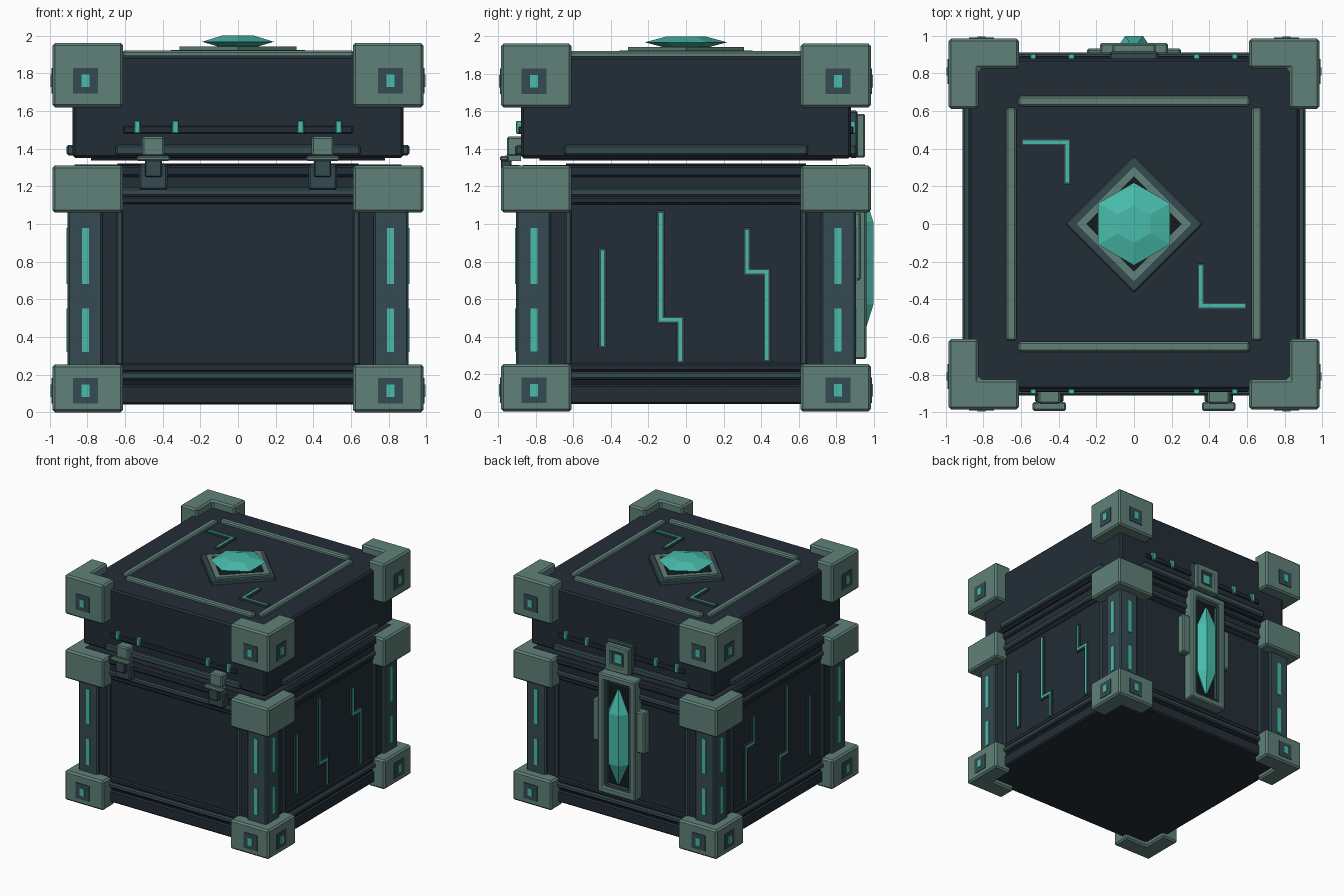
import bpy, bmesh, math

if "Cube" in bpy.data.objects:
    bpy.data.objects.remove(bpy.data.objects["Cube"])

def material(name, r, g, b):
    m = bpy.data.materials.new(name)
    lin = [(c / 255 / 12.92) if c < 10 else ((c / 255 + 0.055) / 1.055) ** 2.4 for c in (r, g, b)]
    m.diffuse_color = (*lin, 1)
    m.use_nodes = True
    m.node_tree.nodes["Principled BSDF"].inputs["Base Color"].default_value = m.diffuse_color
    return m

DARK = material("dark navy", 35, 45, 54)
SLATE = material("slate", 53, 75, 81)
SAGE = material("sage metal", 96, 129, 120)
TEAL = material("teal crystal", 72, 188, 171)
BLACK = material("deep shadow", 20, 26, 31)

def finish(name, bm, mat, bevel=0.0):
    bmesh.ops.recalc_face_normals(bm, faces=bm.faces)
    me = bpy.data.meshes.new(name)
    bm.to_mesh(me)
    bm.free()
    me.materials.append(mat)
    ob = bpy.data.objects.new(name, me)
    bpy.context.collection.objects.link(ob)
    if bevel:
        mod = ob.modifiers.new("bevel", 'BEVEL')
        mod.width, mod.segments, mod.limit_method = bevel, 1, 'ANGLE'
    return ob

# a, b lie in the plane, h along the axis
MAP = {'x': lambda a, b, h: (h, a, b), 'y': lambda a, b, h: (a, h, b), 'z': lambda a, b, h: (a, b, h)}

def prism(name, pts, lo, hi, mat, axis='z', bevel=0.0):
    bm = bmesh.new()
    low = [bm.verts.new(MAP[axis](a, b, lo)) for a, b in pts]
    top = [bm.verts.new(MAP[axis](a, b, hi)) for a, b in pts]
    bm.faces.new(low)
    bm.faces.new(top)
    n = len(pts)
    for i in range(n):
        j = (i + 1) % n
        bm.faces.new((low[i], low[j], top[j], top[i]))
    return finish(name, bm, mat, bevel)

def ring(name, outer, inner, lo, hi, mat, axis='z', bevel=0.0):
    bm = bmesh.new()
    loops = [[bm.verts.new(MAP[axis](a, b, h)) for a, b in p]
             for p, h in ((outer, lo), (outer, hi), (inner, hi), (inner, lo))]
    n = len(outer)
    for k in range(4):
        p, q = loops[k], loops[(k + 1) % 4]
        for i in range(n):
            j = (i + 1) % n
            bm.faces.new((p[i], p[j], q[j], q[i]))
    return finish(name, bm, mat, bevel)

def rect(a0, a1, b0, b1):
    return [(a0, b0), (a1, b0), (a1, b1), (a0, b1)]

def box(name, x0, x1, y0, y1, z0, z1, mat, bevel=0.0):
    return prism(name, rect(min(x0, x1), max(x0, x1), min(y0, y1), max(y0, y1)), z0, z1, mat, 'z', bevel)

def slab(name, half, z0, z1, mat, bevel=0.0):
    return box(name, -half, half, -half, half, z0, z1, mat, bevel)

def diamond(r):
    return [(r, 0), (0, r), (-r, 0), (0, -r)]

def side_box(name, side, a0, a1, d0, d1, z0, z1, mat, bevel=0.0):
    """Box on one of the four walls; a runs along the wall, d is distance outwards."""
    axis, s = side
    if axis == 'x':
        return box(name, s * d0, s * d1, a0, a1, z0, z1, mat, bevel)
    return box(name, a0, a1, s * d0, s * d1, z0, z1, mat, bevel)

SIDES = [('x', 1), ('x', -1), ('y', 1), ('y', -1)]

# Body core and stepped horizontal bands
slab("body_core", 0.868, 0.04, 1.315, DARK)
slab("base_plinth", 0.885, 0.04, 0.145, DARK, 0.012)
slab("base_groove", 0.872, 0.145, 0.175, BLACK)
slab("base_band", 0.9, 0.172, 0.215, SLATE, 0.01)
slab("base_upper_band", 0.885, 0.215, 0.26, DARK, 0.01)
slab("rim_lower_band", 0.88, 1.105, 1.147, DARK, 0.01)
slab("rim_slate_band", 0.9, 1.147, 1.19, SLATE, 0.01)
slab("rim_groove", 0.885, 1.19, 1.25, DARK)
slab("rim_top_band", 0.905, 1.25, 1.312, DARK, 0.012)
slab("rim_lip", 0.64, 1.31, 1.322, BLACK)

# Lid
slab("lid_seal", 0.78, 1.338, 1.355, BLACK)
slab("lid_body", 0.88, 1.35, 1.895, DARK, 0.015)
for side in SIDES:
    side_box("lid_lower_strip", side, -0.65, 0.65, 0.87, 0.91, 1.365, 1.42, SLATE, 0.01)

# Corner brackets (L-shaped) and their studs
for sx in (-1, 1):
    for sy in (-1, 1):
        L = [(.985, .985), (.61, .985), (.61, .825), (.825, .825), (.825, .61), (.985, .61)]
        pts = [(sx * a, sy * b) for a, b in L]
        for nm, z0, z1 in (("base", 0.0, 0.255), ("rim", 1.06, 1.312), ("lid", 1.62, 1.962)):
            prism(nm + "_corner_bracket", pts, z0, z1, SAGE, 'z', 0.014)
        # Pillar between base and rim brackets
        box("pillar", sx * .72, sx * .905, sy * .72, sy * .905, 0.2, 1.1, SLATE, 0.01)
        for axis, s, t in (('x', sx, sy), ('y', sy, sx)):
            side = (axis, s)
            side_box("pillar_inner_frame", side, t * .61, t * .645, .85, .89, 0.25, 1.11, SLATE, 0.008)
            side_box("pillar_groove", side, t * .645, t * .72, .85, .88, 0.25, 1.11, DARK)
            for z0, z1 in ((0.32, 0.55), (0.68, 0.98)):
                side_box("pillar_light", side, t * .81 - .018, t * .81 + .018, .89, .911, z0, z1, TEAL)
            for zc in (0.115, 1.76):
                side_box("stud_plate", side, t * .81 - .066, t * .81 + .066, .97, .99, zc - .068, zc + .068, SLATE)
                side_box("stud_light", side, t * .81 - .022, t * .81 + .022, .98, .996, zc - .033, zc + .033, TEAL)

# Thin glowing lines: slate casing with a teal core
def circuit(name, path, base, axis, s):
    for w, h, mat, nm in ((0.021, 0.012, SLATE, "_casing"), (0.009, 0.017, TEAL, "_light")):
        for (a0, b0), (a1, b1) in zip(path, path[1:]):
            r = rect(min(a0, a1) - w, max(a0, a1) + w, min(b0, b1) - w, max(b0, b1) + w)
            prism(name + nm, r, s * (base - 0.01), s * (base + h), mat, axis)

WALL = [[(-.445, .36), (-.445, .85)],
        [(-.135, 1.05), (-.135, .49), (-.03, .49), (-.03, .28)],
        [(.325, .96), (.325, .745), (.43, .745), (.43, .285)]]
for s in (-1, 1):
    for path in WALL:
        circuit("wall_circuit", path, .868, 'x', s)
    circuit("lid_circuit", [(s * .58, -s * .435), (s * .355, -s * .435), (s * .355, -s * .23)], 1.895, 'z', 1)

# Raised square border on the lid
for s in (-1, 1):
    box("lid_border", -.615, .615, s * .625, s * .68, 1.885, 1.922, SAGE, 0.01)
    box("lid_border", s * .625, s * .68, -.62, .62, 1.885, 1.922, SAGE, 0.01)

# Diamond setting and faceted gem on the lid
prism("gem_base", diamond(.365), 1.885, 1.925, SLATE, 'z', 0.008)
ring("gem_setting", diamond(.31), diamond(.25), 1.92, 1.942, SAGE)
prism("gem_socket", diamond(.255), 1.92, 1.93, BLACK)

def gem(name, levels, place, n=6, turn=0.0):
    bm = bmesh.new()
    loops = [[bm.verts.new(place(r * math.cos(turn + 2 * math.pi * i / n),
                                 r * math.sin(turn + 2 * math.pi * i / n), h))
              for i in range(n)] for r, h in levels]
    for p, q in zip(loops, loops[1:]):
        for i in range(n):
            bm.faces.new((p[i], p[(i + 1) % n], q[(i + 1) % n], q[i]))
    bm.faces.new(loops[0])
    bm.faces.new(loops[-1])
    return finish(name, bm, TEAL)

gem("lid_gem", [(.12, 1.925), (.13, 1.945), (.22, 1.968), (.1, 2.0)],
    lambda a, b, h: (a, b, h), turn=math.pi / 2)

# Rail with teal tabs on the front and back of the lid
for s in (-1, 1):
    side_box("lid_rail", ('y', s), -.61, .61, .87, .893, 1.48, 1.52, DARK, 0.006)
    for x in (-.535, -.333, .333, .535):
        side_box("rail_tab", ('y', s), x - .018, x + .018, .87, .905, 1.48, 1.55, TEAL, 0.005)

# Front latches
front = ('y', -1)
for x in (-.45, .45):
    side_box("latch_block", front, x - .06, x + .06, .87, .955, 1.36, 1.465, SAGE, 0.01)
    side_box("latch_flange", front, x - .088, x + .088, .945, .992, 1.335, 1.362, SAGE, 0.008)
    side_box("latch_arm", front, x - .06, x + .06, .88, .965, 1.335, 1.365, SAGE)
    side_box("latch_tongue", front, x - .045, x + .045, .93, .985, 1.25, 1.34, SLATE, 0.006)
    side_box("latch_catch", front, x - .075, x + .075, .88, .95, 1.18, 1.315, SLATE, 0.01)

# Back lock: tall frame, ears, long crystal
back = ('y', 1)
ring("lock_frame", rect(-.18, .18, .28, 1.318), rect(-.125, .125, .335, 1.262), .86, .962, SAGE, 'y', 0.01)
ring("lock_inner_frame", rect(-.13, .13, .33, 1.267), rect(-.105, .105, .355, 1.242), .86, .94, SLATE, 'y')
side_box("lock_backing", back, -.13, .13, .86, .908, .33, 1.27, BLACK)
for s in (-1, 1):
    side_box("lock_ear", back, s * .17, s * .25, .86, .932, .70, 1.06, SAGE, 0.01)
gem("lock_crystal", [(.012, .38), (.095, .57), (.095, 1.01), (.012, 1.2)],
    lambda a, b, h: (a, .93 + b * .83, h))

# Upper lock plate on the lid
side_box("lock_plate_backing", back, -.13, .13, .87, .915, 1.352, 1.605, SLATE, 0.01)
ring("lock_plate", rect(-.115, .115, 1.355, 1.585), rect(-.06, .06, 1.41, 1.53), .9, .955, SAGE, 'y', 0.008)
side_box("lock_plate_inset", back, -.062, .062, .9, .93, 1.408, 1.532, SLATE)
side_box("lock_plate_light", back, -.035, .035, .92, .94, 1.43, 1.51, TEAL)
